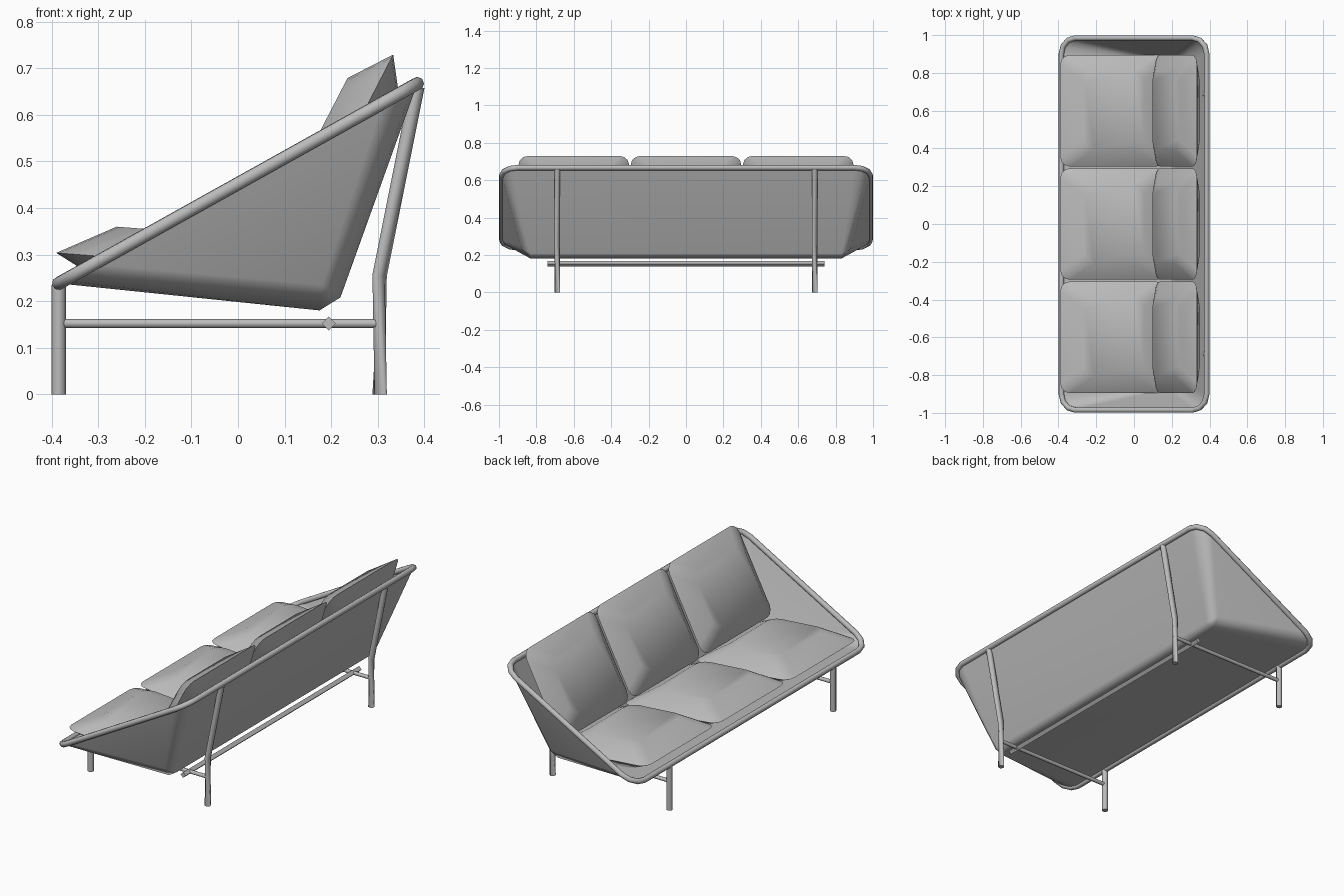
import bpy, bmesh, math
from mathutils import Vector

cube = bpy.data.objects.get("Cube")
if cube:
    bpy.data.objects.remove(cube, do_unlink=True)

grey = bpy.data.materials.new("plain_grey")
grey.use_nodes = True
colour = (0.5, 0.5, 0.5, 1)
grey.diffuse_color = colour
grey.node_tree.nodes["Principled BSDF"].inputs["Base Color"].default_value = colour

Y = Vector((0, 1, 0))


def activate(obj):
    bpy.ops.object.select_all(action='DESELECT')
    obj.select_set(True)
    bpy.context.view_layer.objects.active = obj


def finish(obj, angle):
    activate(obj)
    bpy.ops.object.shade_smooth_by_angle(angle=math.radians(angle))


def mesh_object(name, bm, angle):
    bmesh.ops.recalc_face_normals(bm, faces=bm.faces)
    mesh = bpy.data.meshes.new(name)
    bm.to_mesh(mesh)
    bm.free()
    mesh.materials.append(grey)
    obj = bpy.data.objects.new(name, mesh)
    bpy.context.collection.objects.link(obj)
    finish(obj, angle)
    return obj


def tube(name, points, radius, resolution=2, cyclic=False):
    """Round bar swept along a path."""
    curve = bpy.data.curves.new(name, 'CURVE')
    curve.dimensions = '3D'
    curve.twist_mode = 'Z_UP' if not cyclic else 'MINIMUM'
    curve.bevel_depth = radius
    curve.bevel_resolution = resolution
    curve.use_fill_caps = True
    spline = curve.splines.new('POLY')
    spline.points.add(len(points) - 1)
    for slot, p in zip(spline.points, points):
        slot.co = (*p, 1)
    spline.use_cyclic_u = cyclic
    curve.materials.append(grey)
    obj = bpy.data.objects.new(name, curve)
    bpy.context.collection.objects.link(obj)
    activate(obj)
    bpy.ops.object.convert(target='MESH')
    finish(bpy.context.object, 50)


def rounded_rect(centre, u, half_u, half_y, radius, steps=3):
    """Rounded rectangle in the plane of u and the y axis."""
    loop = []
    for k, (su, sy) in enumerate(((1, 1), (-1, 1), (-1, -1), (1, -1))):
        for i in range(steps + 1):
            a = math.pi / 2 * (k + i / steps)
            loop.append(centre
                        + u * (su * (half_u - radius) + radius * math.cos(a))
                        + Y * (sy * (half_y - radius) + radius * math.sin(a)))
    return loop


def cushion(name, centre, u, half_u, half_y, inset, height):
    """Pillow with a seam at mid height and sloping borders."""
    u = u.normalized()
    n = u.cross(Y)
    bm = bmesh.new()
    rings = []
    for level, cut in ((-1, 1), (0, 0), (1, 1)):
        loop = rounded_rect(centre + n * height * level, u,
                            half_u - inset * cut, half_y - 0.09 * cut, 0.05)
        rings.append([bm.verts.new(p) for p in loop])
    for low, high in zip(rings, rings[1:]):
        for i in range(len(low)):
            j = (i + 1) % len(low)
            bm.faces.new((low[i], low[j], high[j], high[i]))
    bm.faces.new(rings[0])
    bm.faces.new(rings[-1])
    mesh_object(name, bm, 60)


# Sloping rim
low_edge, high_edge = Vector((-0.385, 0, 0.238)), Vector((0.385, 0, 0.667))
slope = (high_edge - low_edge).normalized()
half_slope = (high_edge - low_edge).length / 2
rim = rounded_rect((low_edge + high_edge) / 2, slope, half_slope, 0.985, 0.085)
tube("rim", rim, 0.0145, cyclic=True)

# Hanging shell: hull of the rim and a bevelled lower crease, left open on top
bm = bmesh.new()
for p in rim:
    bm.verts.new(p)
for s in (-1, 1):
    for x, y, z in ((0.175, 0.83, 0.18), (0.22, 0.83, 0.208), (0.18, 0.88, 0.235)):
        bm.verts.new((x, s * y, z))
bmesh.ops.convex_hull(bm, input=bm.verts)
up = slope.cross(Y)
lid = [f for f in bm.faces if abs(f.normal.dot(up)) > 0.999]
bmesh.ops.delete(bm, geom=lid, context='FACES')
bmesh.ops.dissolve_limit(bm, angle_limit=0.01, verts=bm.verts, edges=bm.edges)
shell = mesh_object("shell", bm, 80)
thick = shell.modifiers.new("Thickness", 'SOLIDIFY')
thick.thickness = 0.004
shell.modifiers.new("Flat panels", 'WEIGHTED_NORMAL')

# Three seat cushions and three back cushions
for i, place in enumerate(("right", "middle", "left")):
    y = 0.6 * (i - 1)
    cushion("seat_cushion_" + place, Vector((-0.11, y, 0.282)),
            Vector((0.56, 0, -0.043)), 0.281, 0.295, 0.125, 0.066)
    cushion("back_cushion_" + place, Vector((0.223, y, 0.516)),
            Vector((0.46, 0, 0.89)), 0.24, 0.295, 0.09, 0.064)

# Legs and cross bars at each end
for s, end in ((-1, "right"), (1, "left")):
    y = s * 0.688
    tube("front_leg_" + end, [(-0.385, y, 0), (-0.385, y, 0.235)], 0.0155)
    tube("rear_leg_" + end, [(0.304, y, 0), (0.304, y, 0.255), (0.385, y, 0.66)], 0.0155)
    tube("cross_bar_" + end, [(-0.38, y, 0.152), (0.3, y, 0.152)], 0.01)

# Long bar joining both ends
tube("long_bar", [(0.195, -0.74, 0.152), (0.195, 0.74, 0.152)], 0.015, resolution=0)
